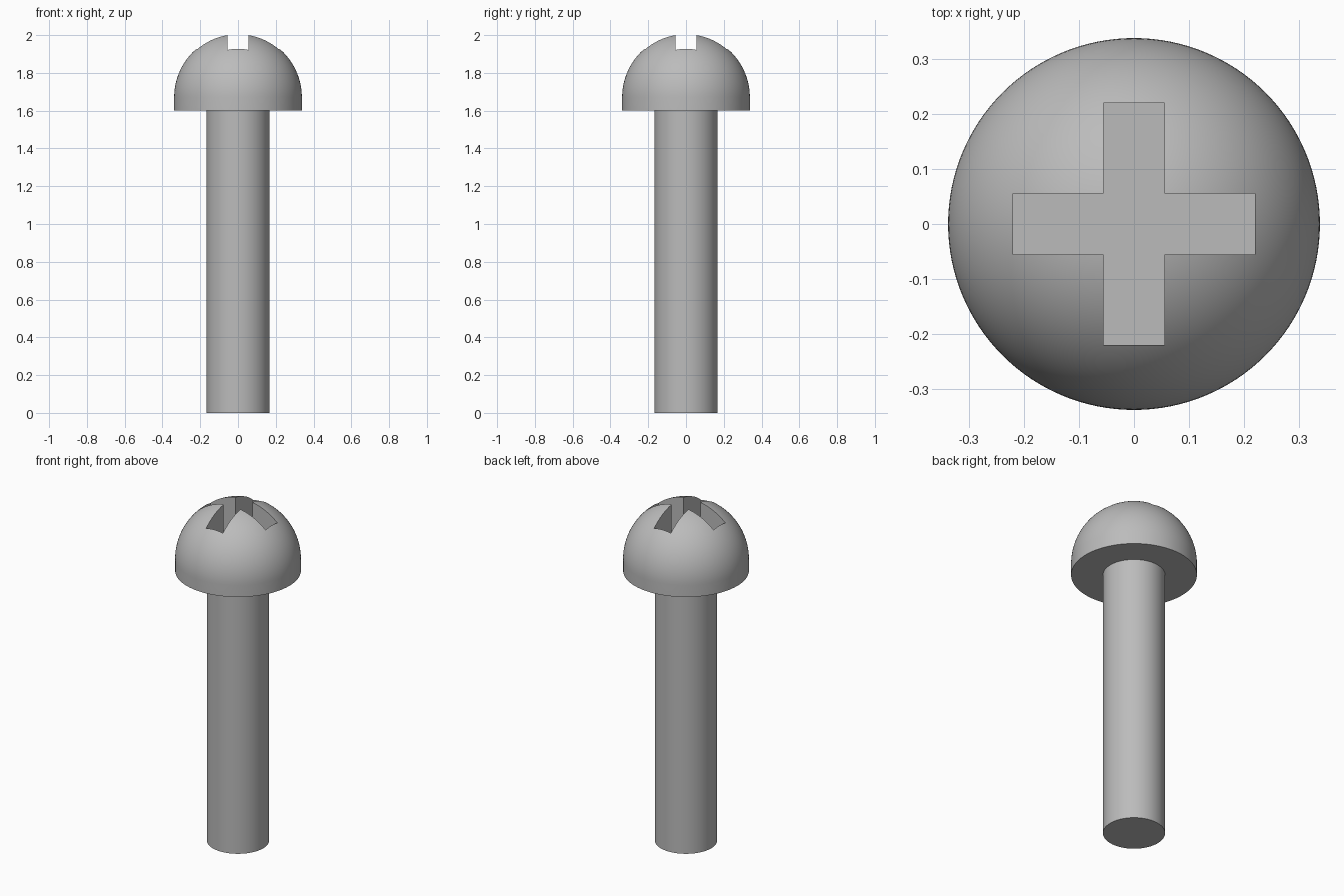
import bpy
import bmesh
from math import sin, cos, pi

SEGMENTS = 128
SHAFT_R, HEAD_R = 0.167, 0.338
HEAD_Z, DOME_Z = 1.602, 1.671      # underside of head, centre of dome
SLOT_HALF, SLOT_REACH, SLOT_FLOOR = 0.055, 0.22, 1.78

cube = bpy.data.objects.get("Cube")
if cube:
    bpy.data.objects.remove(cube, do_unlink=True)

steel = bpy.data.materials.new("grey_steel")
steel.use_nodes = True
colour = (0.5, 0.5, 0.5, 1)
steel.diffuse_color = colour
steel.node_tree.nodes["Principled BSDF"].inputs["Base Color"].default_value = colour


def add_object(name, bm):
    bmesh.ops.recalc_face_normals(bm, faces=bm.faces)
    mesh = bpy.data.meshes.new(name)
    bm.to_mesh(mesh)
    bm.free()
    mesh.materials.append(steel)
    obj = bpy.data.objects.new(name, mesh)
    bpy.context.collection.objects.link(obj)
    return obj


def lathe(name, profile):
    """Spin a half profile of (radius, height) points around z."""
    bm = bmesh.new()
    verts = [bm.verts.new((r, 0, z)) for r, z in profile]
    edges = [bm.edges.new(pair) for pair in zip(verts, verts[1:])]
    bmesh.ops.spin(bm, geom=verts + edges, cent=(0, 0, 0), axis=(0, 0, 1),
                   angle=2 * pi, steps=SEGMENTS, use_merge=True)
    bmesh.ops.remove_doubles(bm, verts=bm.verts, dist=1e-5)
    return add_object(name, bm)


# Shaft and domed head as one solid of revolution
STEPS = 32
dome = [(HEAD_R * cos(i / STEPS * pi / 2), DOME_Z + HEAD_R * sin(i / STEPS * pi / 2))
        for i in range(STEPS)]
profile = [(0, 0), (SHAFT_R, 0), (SHAFT_R, HEAD_Z), (HEAD_R, HEAD_Z)]
screw = lathe("screw_shaft_and_head", profile + dome + [(0, DOME_Z + HEAD_R)])

# Cross-shaped cutter for the driver slot: one corner turned four times
bm = bmesh.new()
corner = [(SLOT_REACH, -SLOT_HALF), (SLOT_REACH, SLOT_HALF), (SLOT_HALF, SLOT_HALF)]
outline = []
for turn in range(4):
    for x, y in corner:
        for _ in range(turn):
            x, y = -y, x
        outline.append(bm.verts.new((x, y, SLOT_FLOOR)))
base = bm.faces.new(outline)
top = bmesh.ops.extrude_face_region(bm, geom=[base])["geom"]
bmesh.ops.translate(bm, vec=(0, 0, 0.4),
                    verts=[v for v in top if isinstance(v, bmesh.types.BMVert)])
cutter = add_object("slot_cutter", bm)
cutter.hide_render = True

# Cut the slot, then smooth the round surfaces
bpy.ops.object.select_all(action="DESELECT")
bpy.context.view_layer.objects.active = screw
screw.select_set(True)
cut = screw.modifiers.new("driver_slot", "BOOLEAN")
cut.operation = "DIFFERENCE"
cut.solver = "EXACT"
cut.object = cutter
bpy.ops.object.modifier_apply(modifier=cut.name)
bpy.data.objects.remove(cutter, do_unlink=True)
bpy.ops.object.shade_smooth_by_angle(angle=pi / 6)
